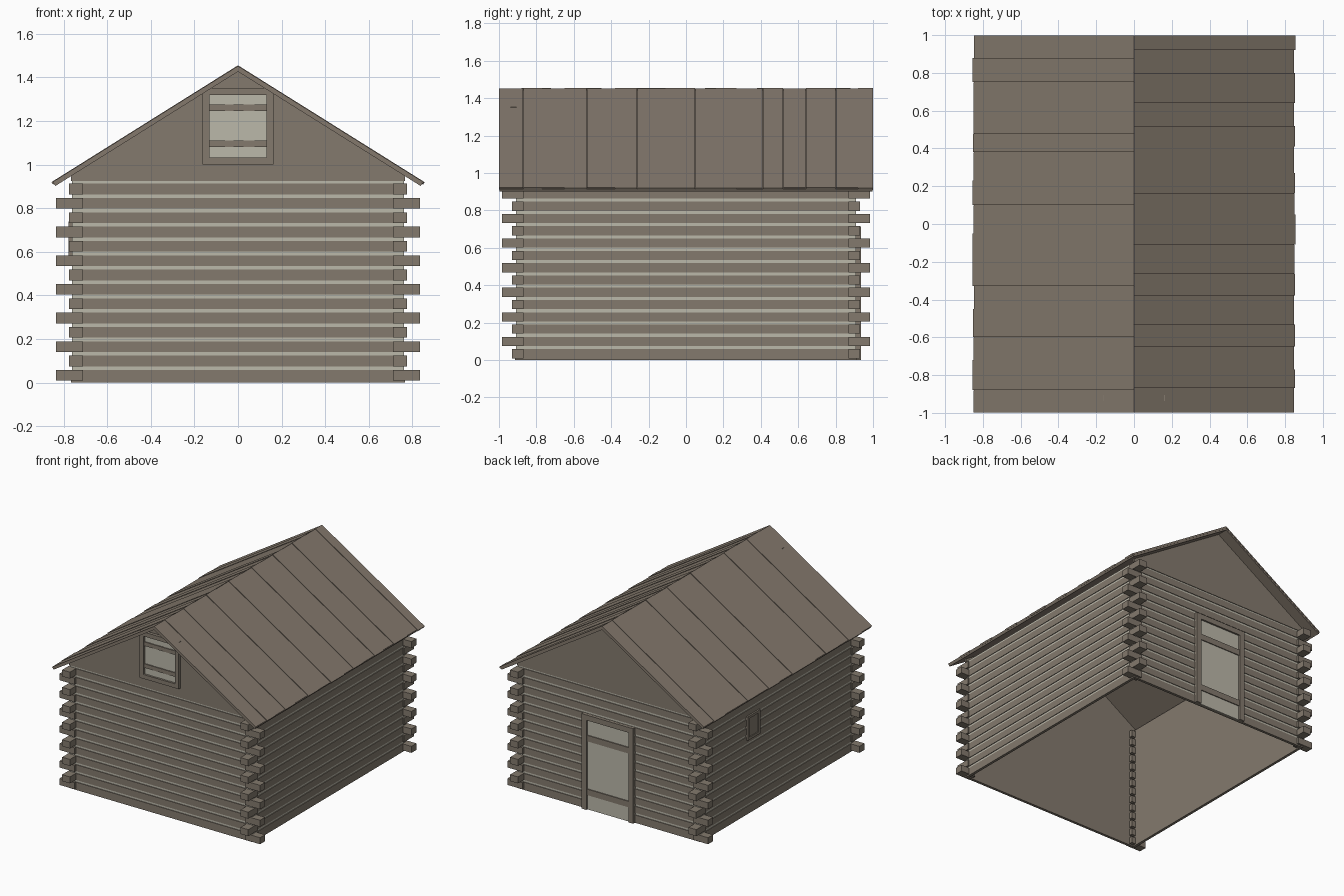
import bpy, bmesh, math, random

random.seed(4)
cube = bpy.data.objects.get("Cube")
if cube:
    bpy.data.objects.remove(cube, do_unlink=True)


def material(name, rgb):
    m = bpy.data.materials.new(name)
    m.use_nodes = True
    m.diffuse_color = (*rgb, 1)
    m.node_tree.nodes["Principled BSDF"].inputs["Base Color"].default_value = (*rgb, 1)
    return m


WOOD = material("weathered_wood", (0.23, 0.195, 0.155))
ROOF = material("roof_wood", (0.23, 0.19, 0.152))
PALE = material("pale_filler", (0.50, 0.48, 0.40))


def prism(bm, profile, y0, y1):
    """Extrude an xz profile along y."""
    a = [bm.verts.new((x, y0, z)) for x, z in profile]
    b = [bm.verts.new((x, y1, z)) for x, z in profile]
    bm.faces.new(a)
    bm.faces.new(b[::-1])
    n = len(a)
    for i in range(n):
        j = (i + 1) % n
        bm.faces.new((a[j], a[i], b[i], b[j]))


def box(bm, x0, x1, y0, y1, z0, z1):
    prism(bm, [(x0, z0), (x1, z0), (x1, z1), (x0, z1)], y0, y1)


def finish(name, bm, mat):
    bmesh.ops.recalc_face_normals(bm, faces=bm.faces[:])
    mesh = bpy.data.meshes.new(name)
    bm.to_mesh(mesh)
    bm.free()
    mesh.materials.append(mat)
    ob = bpy.data.objects.new(name, mesh)
    bpy.context.collection.objects.link(ob)
    return ob


def span(s, a, b):
    """Interval a..b mirrored to side s."""
    return (a, b) if s > 0 else (-b, -a)


WX, WY = 0.765, 0.915            # outer wall faces
ROWS, PITCH, FIRST, HALF = 14, 0.0657, 0.034, 0.0245
TOP = 0.925
SLOPE = 0.626
ANG = math.atan(SLOPE)

# Thin hollow shell, log rows and filler strips
shell, logs, filler, ends = (bmesh.new() for _ in range(4))
for s in (-1, 1):
    box(shell, *span(s, WX - 0.02, WX - 0.010), -WY + 0.01, WY - 0.01, 0, TOP)
    box(shell, -WX + 0.01, WX - 0.01, *span(s, WY - 0.02, WY - 0.010), 0, TOP)
    for r in range(ROWS):
        c = FIRST + r * PITCH
        lo, hi = (0 if r == 0 else c - HALF), c + HALF
        box(logs, *span(s, WX - 0.012, WX), -WY, WY, lo, hi)
        box(logs, -WX + 0.012, WX - 0.012, *span(s, WY - 0.012, WY), lo, hi)
        g1 = hi + PITCH - 2 * HALF
        box(filler, *span(s, WX - 0.011, WX - 0.005), -WY + 0.005, WY - 0.005, hi, g1)
        box(filler, -WX + 0.011, WX - 0.011, *span(s, WY - 0.011, WY - 0.005), hi, g1)
        # Interlocking log ends at the corners
        for t in (-1, 1):
            if r % 2 == 0:
                box(ends, *span(t, 0.71, 0.835), *span(s, 0.87, 0.93), c - HALF, c + HALF)
            else:
                box(ends, *span(t, 0.71, 0.775), *span(s, 0.87, 0.985), c - HALF, c + HALF)
finish("wall_shell", shell, WOOD)
finish("wall_logs", logs, WOOD)
finish("wall_filler", filler, PALE)
finish("log_ends", ends, WOOD)

# Gable triangles
bm = bmesh.new()
for s in (-1, 1):
    prism(bm, [(-WX, TOP), (WX, TOP), (WX, 0.948), (0, 1.428), (-WX, 0.948)],
          *span(s, WY - 0.015, WY))
finish("gables", bm, WOOD)


def slope_board(bm, s, apex, reach, thick, y0, y1):
    """Board lying on one roof slope, cut square at the eave."""
    zt = apex - SLOPE * reach
    drop = thick / math.cos(ANG)
    pts = [(0, apex), (reach, zt),
           (reach - thick * math.sin(ANG), zt - thick * math.cos(ANG)), (0, apex - drop)]
    prism(bm, [(s * x, z) for x, z in pts], y0, y1)


# Roof deck
bm = bmesh.new()
for s in (-1, 1):
    slope_board(bm, s, 1.445, 0.846, 0.016, -0.997, 0.997)
finish("roof_deck", bm, ROOF)

# Roof planks of uneven width and length
seams = {
    1: [-1, -.87, -.77, -.65, -.53, -.38, -.26, -.11, .05, .16, .27, .41, .52, .64, .8, .92, 1],
    -1: [-1, -.88, -.72, -.6, -.45, -.33, -.05, .1, .23, .38, .48, .75, .88, 1],
}
bm = bmesh.new()
for s, ys in seams.items():
    for i, (a, b) in enumerate(zip(ys, ys[1:])):
        raised = 0.003 * (i % 2)
        slope_board(bm, s, 1.452 + raised, 0.846 + random.uniform(0, 0.004) + 2 * raised,
                    0.010 + raised, a + 0.0008, b - 0.0008)
finish("roof_planks", bm, ROOF)


def frame(bm, x0, x1, z0, z1, w, y0, y1, sill=True):
    box(bm, x0, x0 + w, y0, y1, z0, z1)
    box(bm, x1 - w, x1, y0, y1, z0, z1)
    box(bm, x0 + w, x1 - w, y0, y1, z1 - w, z1)
    if sill:
        box(bm, x0 + w, x1 - w, y0, y1, z0, z0 + w)


def planks(bm, edges, y, out, z0, z1):
    for i, (a, b) in enumerate(zip(edges, edges[1:])):
        face = y + out * 0.002 * (i % 2)
        box(bm, a, b, *sorted((y - out * 0.008, face)), z0, z1)


# Front gable shutter
bm = bmesh.new()
frame(bm, -0.163, 0.163, 1.0, 1.352, 0.032, -0.938, -0.905)
for z in (1.08, 1.245):
    box(bm, -0.131, 0.131, -0.930, -0.915, z, z + 0.03)
finish("shutter_frame", bm, WOOD)
bm = bmesh.new()
planks(bm, [-0.131, -0.06, -0.02, 0.025, 0.075, 0.131], -0.922, -1, 1.032, 1.32)
finish("shutter_planks", bm, PALE)

# Back door
bm = bmesh.new()
frame(bm, -0.215, 0.215, 0, 0.715, 0.04, 0.905, 0.936, sill=False)
for z in (0.11, 0.515):
    box(bm, -0.175, 0.175, 0.915, 0.930, z, z + 0.045)
finish("door_frame", bm, WOOD)
bm = bmesh.new()
planks(bm, [-0.175, 0.175], 0.923, 1, 0, 0.675)
finish("door_panel", bm, PALE)

# Small hatch on the -x wall, built facing -y and then turned
bm = bmesh.new()
frame(bm, -0.075, 0.075, 0.56, 0.74, 0.02, -0.012, 0.012)
box(bm, -0.055, 0.055, -0.006, 0.012, 0.58, 0.72)
hatch = finish("side_hatch", bm, WOOD)
hatch.rotation_euler.z = -math.pi / 2
hatch.location = (-WX, 0.30, 0)
